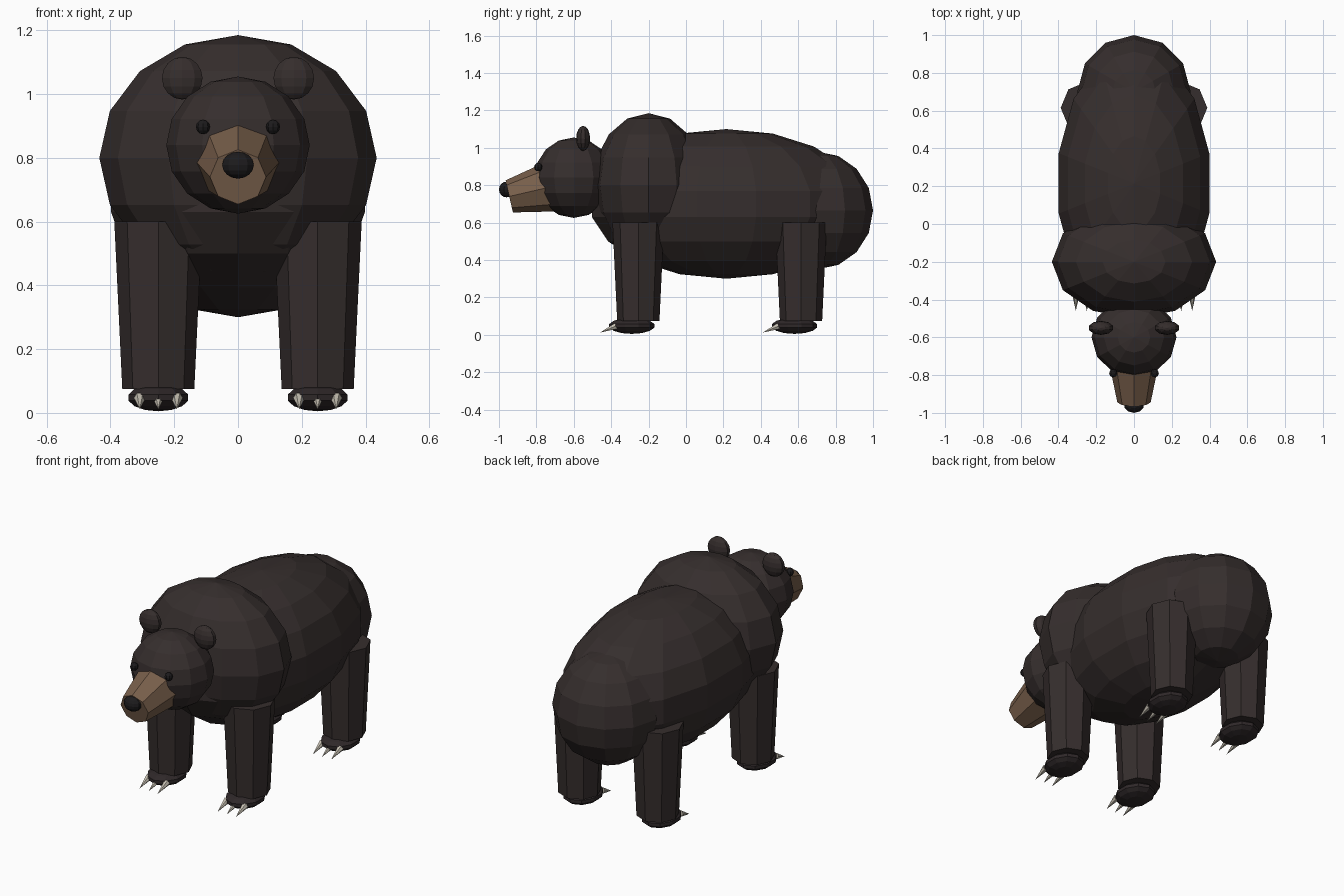
import bpy, bmesh, math
from mathutils import Matrix, Vector

if "Cube" in bpy.data.objects:
    bpy.data.objects.remove(bpy.data.objects["Cube"])


def material(name, rgb):
    m = bpy.data.materials.new(name)
    m.diffuse_color = (*rgb, 1)
    m.use_nodes = True
    m.node_tree.nodes["Principled BSDF"].inputs["Base Color"].default_value = m.diffuse_color
    return m


FUR = material("dark_fur", (0.036, 0.027, 0.026))
PAW = material("paw_fur", (0.028, 0.021, 0.022))
MUZZLE = material("brown_muzzle", (0.19, 0.115, 0.07))
BLACK = material("black", (0.012, 0.011, 0.012))
CLAW = material("pale_claw", (0.56, 0.52, 0.44))


def finish(name, bm, mat):
    mesh = bpy.data.meshes.new(name)
    bm.to_mesh(mesh)
    bm.free()
    mesh.materials.append(mat)
    ob = bpy.data.objects.new(name, mesh)
    bpy.context.collection.objects.link(ob)
    return ob


def ball(name, center, radii, mat, segments=12, rings=8):
    """Faceted ellipsoid with its poles along z."""
    bm = bmesh.new()
    mtx = Matrix.Translation(center) @ Matrix.Diagonal((*radii, 1))
    bmesh.ops.create_uvsphere(bm, u_segments=segments, v_segments=rings,
                              radius=1, matrix=mtx)
    return finish(name, bm, mat)


def taper(name, start, end, r1, r2, sides, mat):
    """Cone frustum running from start to end."""
    start, end = Vector(start), Vector(end)
    axis = end - start
    rot = axis.to_track_quat('Z', 'X').to_matrix().to_4x4()
    if abs(axis.x) + abs(axis.y) < 1e-6:
        rot = Matrix.Identity(4)
    bm = bmesh.new()
    bmesh.ops.create_cone(bm, cap_ends=True, segments=sides, radius1=r1,
                          radius2=r2, depth=axis.length,
                          matrix=Matrix.Translation((start + end) / 2) @ rot)
    return finish(name, bm, mat)


# Torso and head
ball("body", (0, 0.215, 0.70), (0.415, 0.73, 0.40), FUR, 14, 9)
ball("shoulders", (0, -0.20, 0.80), (0.435, 0.30, 0.385), FUR)
ball("rump", (0, 0.70, 0.665), (0.30, 0.30, 0.315), FUR)
ball("head", (0, -0.60, 0.84), (0.225, 0.21, 0.215), FUR)

# Muzzle and nose
taper("muzzle", (0, -0.65, 0.808), (0, -0.945, 0.74), 0.15, 0.088, 8, MUZZLE)
ball("nose", (0, -0.96, 0.777), (0.052, 0.04, 0.042), BLACK, 10, 8)

for side, s in (("left", 1), ("right", -1)):
    # Ears and eyes
    ball(f"ear_{side}", (s * 0.175, -0.55, 1.05), (0.067, 0.037, 0.067), FUR, 10, 8)
    ball(f"eye_{side}", (s * 0.11, -0.79, 0.897), (0.022, 0.022, 0.023), BLACK, 8, 6)

    # Legs, feet and claws
    for end, y in (("front", -0.255), ("rear", 0.615)):
        x = s * 0.25
        taper(f"{end}_leg_{side}", (x, y, 0.075), (x, y, 0.60), 0.113, 0.138, 8, FUR)
        ball(f"{end}_foot_{side}", (x, y - 0.035, 0.048), (0.101, 0.124, 0.043), PAW, 10, 7)
        for i in (-1, 0, 1):
            cx = x + i * 0.058
            taper(f"{end}_claw_{side}_{i + 2}", (cx, y - 0.12, 0.047),
                  (cx, y - 0.205, 0.012), 0.019, 0, 6, CLAW)
